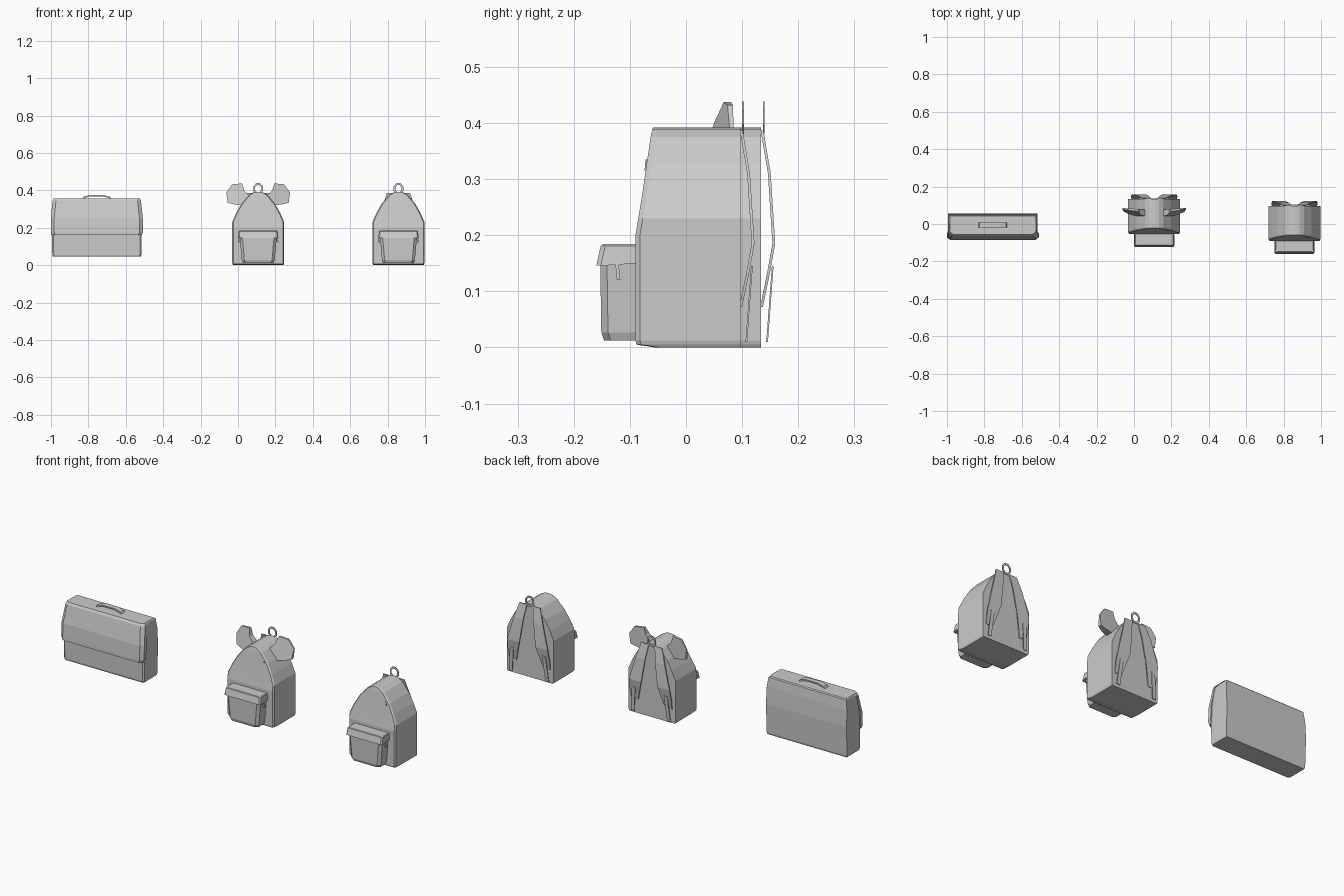
import bpy, bmesh, math
from mathutils import Vector


def mesh_object(name, verts, faces, origin):
    bm = bmesh.new()
    vs = [bm.verts.new(Vector(v) + Vector(origin)) for v in verts]
    for f in faces:
        bm.faces.new([vs[i] for i in f])
    bmesh.ops.recalc_face_normals(bm, faces=bm.faces)
    me = bpy.data.meshes.new(name)
    bm.to_mesh(me)
    bm.free()
    ob = bpy.data.objects.new(name, me)
    bpy.context.collection.objects.link(ob)
    return ob


def loft(name, rings, origin=(0, 0, 0), closed=False):
    """Skin a list of equal-length closed rings."""
    n, m = len(rings[0]), len(rings)
    verts = [p for r in rings for p in r]
    faces = []
    for i in range(m if closed else m - 1):
        a, b = i * n, (i + 1) % m * n
        faces += [(a + k, a + (k + 1) % n, b + (k + 1) % n, b + k) for k in range(n)]
    if not closed:
        faces += [tuple(range(n)), tuple(range((m - 1) * n, m * n))]
    return mesh_object(name, verts, faces, origin)


def stack(name, levels, origin, cx, cy):
    """Levels of (half width, z, front y, back y), front corners chamfered by cx, cy."""
    rings = []
    for w, z, f, b in levels:
        c = min(cx, w * 0.4)
        rings.append([(-w, b, z), (-w, f + cy, z), (-w + c, f, z),
                      (w - c, f, z), (w, f + cy, z), (w, b, z)])
    return loft(name, rings, origin)


def strip(name, path, thick, origin):
    """Flat band in the x direction: path of (x, y, z, half width)."""
    rings = [[(x - w, y, z), (x + w, y, z), (x + w, y - thick, z), (x - w, y - thick, z)]
             for x, y, z, w in path]
    return loft(name, rings, origin)


def backpack(tag, x, y):
    o = (x, y, 0)
    # arched main bag, front leaning back above the middle
    stack("bag_body_" + tag, [
        (0.134, 0.0, -0.055, 0.097), (0.137, 0.005, -0.088, 0.097),
        (0.139, 0.012, -0.09, 0.097), (0.139, 0.20, -0.09, 0.097),
        (0.139, 0.23, -0.085, 0.097), (0.117, 0.28, -0.077, 0.097),
        (0.09, 0.328, -0.07, 0.097), (0.05, 0.375, -0.063, 0.097),
        (0.026, 0.389, -0.06, 0.097), (0.008, 0.392, -0.059, 0.097)], o, 0.006, 0.008)
    # front pocket and its lid
    stack("pocket_" + tag, [
        (0.082, 0.012, -0.146, -0.085), (0.088, 0.027, -0.151, -0.085),
        (0.1, 0.165, -0.153, -0.085)], o, 0.014, 0.012)
    stack("pocket_lid_" + tag, [
        (0.108, 0.146, -0.16, -0.145), (0.107, 0.15, -0.159, -0.085),
        (0.104, 0.181, -0.152, -0.085), (0.1, 0.184, -0.148, -0.085)], o, 0.006, 0.008)
    # hanging loop at the back of the top
    rings = []
    for k in range(8):
        a = math.tau * (k + 0.5) / 8
        rings.append([(r * math.cos(a), yy, 0.409 + 1.12 * r * math.sin(a))
                      for r, yy in ((0.028, 0.1), (0.028, 0.103), (0.018, 0.103), (0.018, 0.1))])
    loft("hang_loop_" + tag, rings, o, closed=True)
    for side, s in (("left", -1), ("right", 1)):
        # padded shoulder strap and the webbing below it
        strip(f"strap_{side}_{tag}", [
            (s * 0.04, 0.101, 0.387, 0.022), (s * 0.058, 0.114, 0.31, 0.028),
            (s * 0.084, 0.122, 0.185, 0.036), (s * 0.094, 0.112, 0.13, 0.03),
            (s * 0.1, 0.1, 0.072, 0.02)], 0.005, o)
        strip(f"webbing_{side}_{tag}", [
            (s * 0.095, 0.119, 0.145, 0.01), (s * 0.108, 0.109, 0.01, 0.01)], 0.003, o)
        # zip pulls
        strip(f"pocket_pull_{side}_{tag}", [
            (s * 0.1, -0.12, 0.15, 0.005), (s * 0.104, -0.117, 0.12, 0.004)], 0.006, o)
    strip("top_pull_" + tag, [(0.07, -0.066, 0.335, 0.004), (0.07, -0.068, 0.315, 0.004)], 0.006, o)


backpack("plain", 0.858, 0)
backpack("eared", 0.108, 0.037)

# ears: outline of (x, z, front y), flat-ish back
EAR = [(0.17, 0.388, 0.078), (0.139, 0.432, 0.074), (0.086, 0.437, 0.067), (0.075, 0.4, 0.05),
       (0.05, 0.375, 0.042), (0.09, 0.32, 0.042), (0.128, 0.325, 0.05), (0.163, 0.333, 0.066)]
for side, s in (("left", -1), ("right", 1)):
    front = [(s * x, y, z) for x, z, y in EAR]
    back = [(s * x, 0.078 + 0.06 * (x - 0.05), z) for x, z, y in EAR]
    loft("ear_" + side, [front, back], (0.108, 0, 0))

# briefcase body, widest at mid height
C = (-0.755, 0, 0)
stack("case_body", [
    (0.235, 0.045, -0.06, 0.05), (0.238, 0.055, -0.063, 0.053), (0.24, 0.21, -0.064, 0.057),
    (0.238, 0.30, -0.058, 0.053), (0.232, 0.35, -0.048, 0.047), (0.228, 0.355, -0.045, 0.042)],
    C, 0.008, 0.006)
# front flap with folded sides
stack("case_flap", [
    (0.24, 0.16, -0.085, -0.055), (0.246, 0.175, -0.085, -0.053), (0.246, 0.25, -0.081, -0.05),
    (0.236, 0.345, -0.062, -0.035), (0.23, 0.357, -0.055, 0.03)], C, 0.018, 0.014)
# carrying handle: low arched band
path = [(-0.082, 0.35), (-0.07, 0.366), (-0.035, 0.375), (0.035, 0.375), (0.07, 0.366), (0.082, 0.35)]
loft("case_handle", [[(x, -0.019, z), (x, 0.009, z), (x * 0.94, 0.009, z - 0.007),
                      (x * 0.94, -0.019, z - 0.007)] for x, z in path], C)
